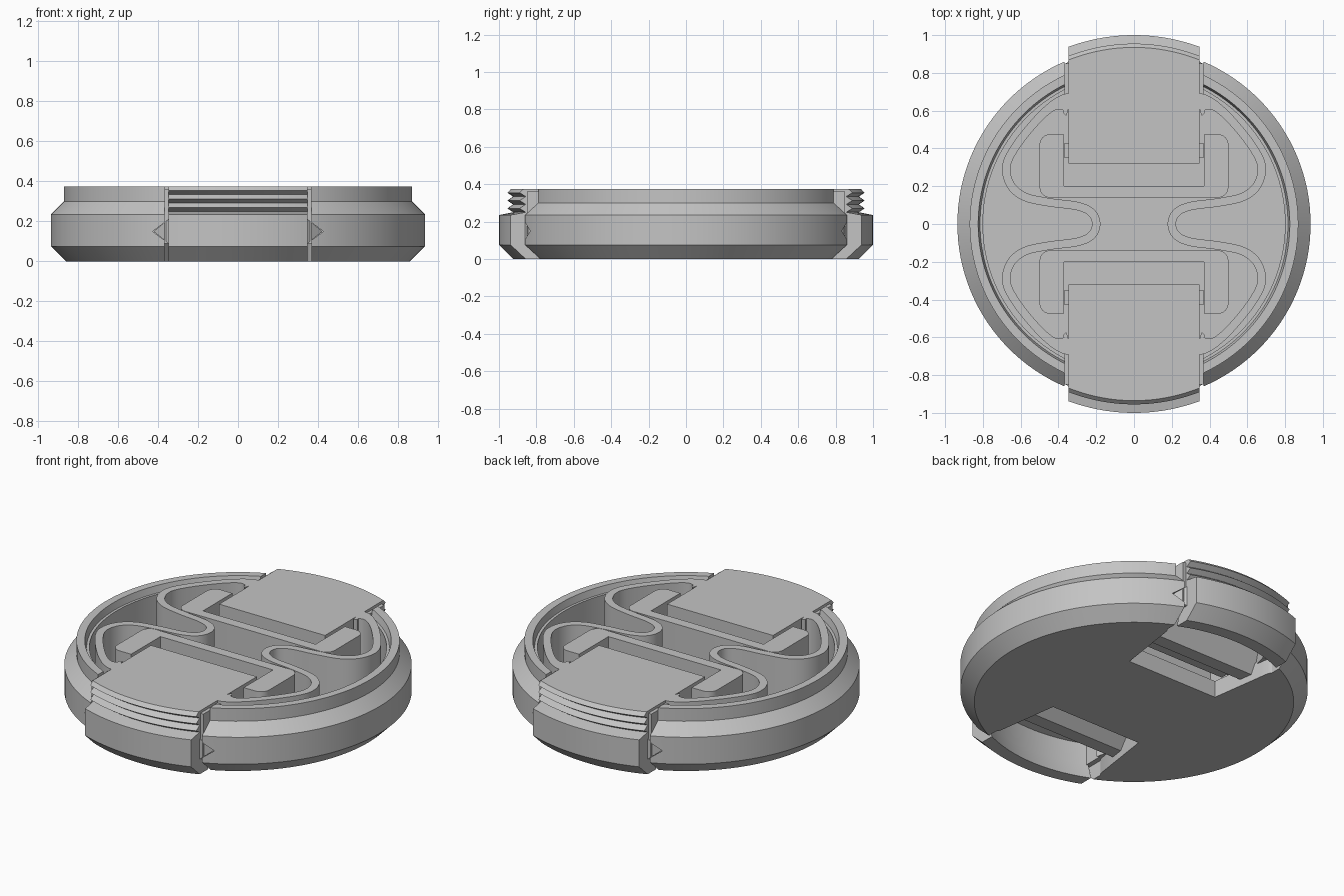
import bpy, bmesh
from math import sin, cos, pi, sqrt
from mathutils import Vector

if "Cube" in bpy.data.objects:
    bpy.data.objects.remove(bpy.data.objects["Cube"])

grey = bpy.data.materials.new("matte grey plastic")
grey.use_nodes = True
COLOR = (0.55, 0.55, 0.55, 1)
grey.diffuse_color = COLOR
grey.node_tree.nodes["Principled BSDF"].inputs["Base Color"].default_value = COLOR

FLOOR, TOP, TAB_X = 0.10, 0.375, 0.348


def finish(bm, name):
    bmesh.ops.remove_doubles(bm, verts=bm.verts, dist=1e-5)
    bmesh.ops.recalc_face_normals(bm, faces=bm.faces)
    me = bpy.data.meshes.new(name)
    bm.to_mesh(me)
    bm.free()
    me.materials.append(grey)
    ob = bpy.data.objects.new(name, me)
    bpy.context.collection.objects.link(ob)
    return ob


def smooth(ob):
    bpy.ops.object.select_all(action='DESELECT')
    ob.select_set(True)
    bpy.context.view_layer.objects.active = ob
    bpy.ops.object.shade_smooth_by_angle(angle=0.45)


def loft(sections, name):
    """Skin a list of closed loops that have equal point counts, and cap the ends."""
    bm = bmesh.new()
    loops = [[bm.verts.new(p) for p in s] for s in sections]
    n = len(loops[0])
    for a, b in zip(loops, loops[1:]):
        for i in range(n):
            bm.faces.new((a[i], a[(i + 1) % n], b[(i + 1) % n], b[i]))
    bm.faces.new(loops[0])
    bm.faces.new(loops[-1])
    return finish(bm, name)


def prism(outline, z0, z1, name):
    return loft([[(x, y, z) for x, y in outline] for z in (z0, z1)], name)


def box(x0, x1, y0, y1, z0, z1, name):
    return prism([(x0, y0), (x1, y0), (x1, y1), (x0, y1)], z0, z1, name)


def lathe(profile, name, steps=128):
    bm = bmesh.new()
    verts = [bm.verts.new((r, 0, z)) for r, z in profile]
    edges = [bm.edges.new(p) for p in zip(verts, verts[1:])]
    bmesh.ops.spin(bm, geom=verts + edges, cent=(0, 0, 0), axis=(0, 0, 1),
                   angle=2 * pi, steps=steps, use_merge=True)
    return finish(bm, name)


def catmull(ctrl, n=8):
    p = [Vector(c) for c in ctrl]
    p = [2 * p[0] - p[1]] + p + [2 * p[-1] - p[-2]]
    out = []
    for a, b, c, d in zip(p, p[1:], p[2:], p[3:]):
        for k in range(n):
            t = k / n
            out.append(0.5 * (2 * b + (c - a) * t + (2 * a - 5 * b + 4 * c - d) * t * t
                              + (3 * b - a - 3 * c + d) * t ** 3))
    return out + [p[-2]]


# Round cap body: flat floor and stepped rim
body = lathe([(0, 0), (0.86, 0), (0.935, 0.075), (0.935, 0.235), (0.87, 0.30), (0.87, TOP),
              (0.825, TOP), (0.815, 0.335), (0.80, 0.335), (0.80, FLOOR), (0, FLOOR)], "cap_body")

# Openings for the two tabs, with pointed notches beside them
cutters = []
half = [(0.30, 0.32), (0.355, 0.70), (0.367, 0.72), (0.367, 1.1)]
for s in (-1, 1):
    outline = [(x, s * y) for x, y in half] + [(-x, s * y) for x, y in reversed(half)]
    cutters.append(prism(outline, -0.1, 0.5, "opening_cutter"))
    for m in (-1, 1):
        cutters.append(loft([[(m * 0.34, s * y, 0.085), (m * 0.34, s * y, 0.215), (m * 0.427, s * y, 0.15)]
                             for y in (0.77, 1.0)], "notch_cutter"))
for cutter in cutters:
    cutter.hide_render = True
    cut = body.modifiers.new(cutter.name, 'BOOLEAN')
    cut.operation = 'DIFFERENCE'
    cut.solver = 'EXACT'
    cut.object = cutter
bpy.context.view_layer.update()
cut_mesh = bpy.data.meshes.new_from_object(body.evaluated_get(bpy.context.evaluated_depsgraph_get()))
body.modifiers.clear()
body.data = cut_mesh
for cutter in cutters:
    bpy.data.objects.remove(cutter)
smooth(body)

# Tab side profile: (distance, height, follows the round edge), with a grip ridge below
teeth = []
for k in range(3):
    z = 0.25 + 0.042 * k
    teeth += [(0.925, z, 1), (0.955, z + 0.02, 1)]
tab_profile = ([(0.925, 0, 1), (1.0, 0.075, 1), (1.0, 0.235, 1)] + teeth +
               [(0.935, TOP, 1), (0.32, TOP, 0), (0.32, 0.14, 0), (0.40, 0.14, 0),
                (0.50, 0.04, 0), (0.58, 0.04, 0), (0.66, 0.22, 0), (0.72, 0.25, 0),
                (0.87, 0.22, 1), (0.87, 0.09, 1), (0.85, 0, 1)])


# Guide rail outline: a U with rounded outer corners
def arc(cx, cy, r, a0, a1, n=6):
    return [(cx + r * cos(a0 + (a1 - a0) * i / n), cy + r * sin(a0 + (a1 - a0) * i / n))
            for i in range(n + 1)]


right_rail = ([(0.37, 0.20), (0.37, 0.475)] + arc(0.445, 0.42, 0.055, pi / 2, 0)
              + arc(0.445, 0.195, 0.055, 0, -pi / 2))
rail = right_rail + [(-x, y) for x, y in reversed(right_rail)]

for s, label in ((-1, "front"), (1, "back")):
    sections = []
    for i in range(25):
        x = TAB_X * (i / 12 - 1)
        sections.append([(x, s * (sqrt(r * r - x * x) if rnd else r), z) for r, z, rnd in tab_profile])
    smooth(loft(sections, label + "_tab"))
    smooth(prism([(x, s * y) for x, y in rail], FLOOR - 0.01, TOP, label + "_guide_rail"))
    for m, side in ((-1, "right"), (1, "left")):
        # Pointed catch with a slanted outer face
        bm = bmesh.new()
        base = [bm.verts.new((m * TAB_X, s * y, z)) for y, z in
                ((0.86, 0.09), (0.86, 0.21), (0.76, 0.21), (0.76, 0.09))]
        tip = bm.verts.new((m * 0.422, s * 0.80, 0.15))
        bm.faces.new(base)
        for i in range(4):
            bm.faces.new((base[i], base[(i + 1) % 4], tip))
        finish(bm, f"{label}_{side}_catch")
        # Side flange filling the rim gap, and a small sliding lug by the rail
        x0, x1 = m * (TAB_X - 0.01), m * 0.368
        box(x0, x1, s * 0.66, s * 0.85, 0.09, 0.36, f"{label}_{side}_flange")
        box(x0, x1, s * 0.35, s * 0.43, 0.15, 0.25, f"{label}_{side}_lug")

# Wavy leaf springs joining the tabs: (x, y, half thickness)
W = 0.022
upper = [(0.34, 0.635, 0.065), (0.375, 0.643, 0.043), (0.43, 0.625, 0.026), (0.51, 0.555, W),
         (0.62, 0.42, W), (0.675, 0.31, W), (0.655, 0.21, W), (0.58, 0.145, W),
         (0.45, 0.115, W), (0.30, 0.095, W), (0.225, 0.06, W)]
path = catmull(upper + [(0.2, 0, W)] + [(x, -y, w) for x, y, w in reversed(upper)])
for m, side in ((-1, "right"), (1, "left")):
    sections = []
    for i, p in enumerate(path):
        t = path[min(i + 1, len(path) - 1)] - path[max(i - 1, 0)]
        n = Vector((-t.y, t.x)).normalized() * p.z
        a, b = p.xy + n, p.xy - n
        sections.append([(m * q.x, q.y, z) for q, z in
                         ((a, FLOOR - 0.01), (a, TOP), (b, TOP), (b, FLOOR - 0.01))])
    smooth(loft(sections, side + "_spring"))
